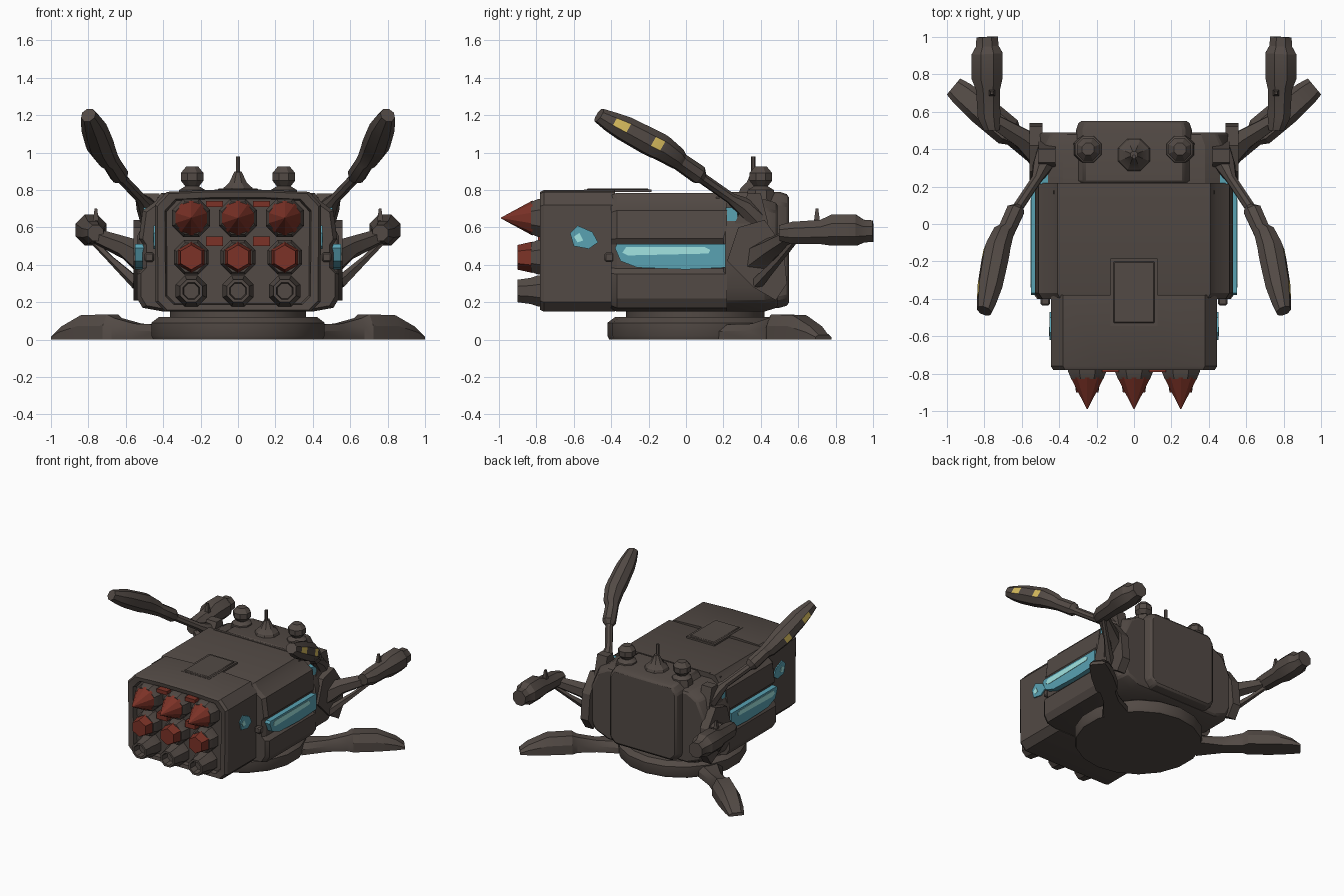
import bpy
from math import cos, sin, pi, radians
from mathutils import Vector

cube = bpy.data.objects.get("Cube")
if cube:
    bpy.data.objects.remove(cube, do_unlink=True)


def material(name, rgb):
    m = bpy.data.materials.new(name)
    m.use_nodes = True
    m.diffuse_color = (*rgb, 1)
    m.node_tree.nodes["Principled BSDF"].inputs["Base Color"].default_value = (*rgb, 1)
    return m


BROWN = material("dark brown metal", (0.085, 0.068, 0.059))
RED = material("warhead red", (0.20, 0.032, 0.02))
CYAN = material("lamp cyan", (0.10, 0.36, 0.45))
PALE = material("lamp highlight", (0.36, 0.78, 0.76))
YELLOW = material("yellow marker", (0.68, 0.50, 0.11))


def loft(name, rings, mat, bevel=0):
    """Skin a list of equal-length point rings and cap both ends."""
    n = len(rings[0])
    verts = [p for ring in rings for p in ring]
    faces = [(i * n + j, i * n + (j + 1) % n, (i + 1) * n + (j + 1) % n, (i + 1) * n + j)
             for i in range(len(rings) - 1) for j in range(n)]
    last = len(verts) - n
    faces += [tuple(range(n)), tuple(range(last, last + n))]
    mesh = bpy.data.meshes.new(name)
    mesh.from_pydata(verts, [], faces)
    obj = bpy.data.objects.new(name, mesh)
    bpy.context.collection.objects.link(obj)
    mesh.materials.append(mat)
    bpy.ops.object.select_all(action="DESELECT")
    obj.select_set(True)
    bpy.context.view_layer.objects.active = obj
    bpy.ops.object.mode_set(mode="EDIT")
    bpy.ops.mesh.select_all(action="SELECT")
    bpy.ops.mesh.normals_make_consistent(inside=False)
    bpy.ops.object.mode_set(mode="OBJECT")
    bpy.ops.object.shade_smooth_by_angle(angle=radians(28))
    if bevel:
        mod = obj.modifiers.new("edge", "BEVEL")
        mod.width, mod.segments = bevel, 1
    return obj


def tube(name, path, mat, sides=8, s=1):
    """Faceted tube through (x, y, z, radius) points; s = -1 mirrors it."""
    pts = [Vector((p[0] * s, p[1], p[2])) for p in path]
    axis = (pts[-1] - pts[0]).normalized()
    ref = Vector((0, 1, 0)) if abs(axis.z) > 0.9 else Vector((0, 0, 1))
    u = axis.cross(ref).normalized()
    v = u.cross(axis)
    angles = [(j + 0.5) * 2 * pi / sides for j in range(sides)]
    rings = [[p + q[3] * (cos(a) * u + sin(a) * v) for a in angles]
             for p, q in zip(pts, path)]
    return loft(name, rings, mat)


def prism(name, half, stations, mat, bevel=0.012, mid=0.46):
    """Symmetric (x, z) half profile swept along y with (y, scale) stations."""
    ring = half + [(-x, z) for x, z in reversed(half)]
    return loft(name, [[(x * k, y, mid + (z - mid) * k) for x, z in ring]
                       for y, k in stations], mat, bevel)


def box(name, centre, size, mat, bevel=0.0):
    cx, cy, cz = centre
    hx, hy, hz = (d / 2 for d in size)
    rect = [(-hx, -hy), (hx, -hy), (hx, hy), (-hx, hy)]
    return loft(name, [[(cx + x, cy + y, cz + z) for x, y in rect] for z in (-hz, hz)], mat, bevel)


def plate(name, x, s, outline, thick, mat):
    """Flat side plate from a (y, z) outline."""
    return loft(name, [[(s * (x + t), y, z) for y, z in outline] for t in (0, thick)], mat)


# Turntable base and neck
tube("turntable", [(0, 0.05, 0, 0.46), (0, 0.05, 0.02, 0.47), (0, 0.05, 0.09, 0.47),
                   (0, 0.05, 0.12, 0.43)], BROWN, 18)
tube("turntable_neck", [(0, 0.05, 0.11, 0.37), (0, 0.05, 0.17, 0.37)], BROWN, 18)

# Launcher nose with a recessed front
nose = [(0.39, 0.15), (0.44, 0.20), (0.445, 0.72), (0.38, 0.79), (0.15, 0.80)]
prism("launcher_nose", nose,
      [(-0.74, 0.86), (-0.775, 0.88), (-0.78, 0.97), (-0.76, 1), (-0.38, 1)], BROWN, 0)

# Middle hull, with a side groove for the lamp bar
hull = [(0.40, 0.15), (0.51, 0.17), (0.54, 0.22), (0.54, 0.35), (0.51, 0.38), (0.51, 0.51),
        (0.53, 0.54), (0.51, 0.69), (0.44, 0.74), (0.41, 0.785)]
prism("middle_hull", hull, [(-0.40, 0.96), (-0.37, 1), (0.22, 1)], BROWN, 0)

# Rear hull and its protruding back block
rear = [(0.38, 0.15), (0.50, 0.20), (0.54, 0.28), (0.54, 0.55), (0.47, 0.70), (0.38, 0.75)]
prism("rear_hull", rear, [(0.20, 1), (0.42, 1), (0.49, 0.93)], BROWN)
back = [(0.26, 0.17), (0.31, 0.22), (0.31, 0.73), (0.27, 0.79)]
prism("back_block", back, [(0.22, 1), (0.50, 1), (0.55, 0.95)], BROWN)

# Roof hatch and brow
box("roof_hatch", (0, -0.365, 0.80), (0.22, 0.33, 0.016), BROWN, 0.006)
box("hatch_frame", (0, -0.365, 0.795), (0.25, 0.36, 0.014), BROWN)
box("rear_roof_rib", (0, 0.21, 0.782), (0.72, 0.02, 0.015), BROWN)

# Nine rockets: cones above, blunt heads in the middle, empty tubes below
for x in (-0.25, 0, 0.25):
    for z, kind in ((0.65, "cone"), (0.44, "blunt"), (0.26, "empty")):
        r = 0.11 if kind == "cone" else 0.10
        if kind == "empty":
            r = 0.09
        path = [(x, -0.73, z, r), (x, -0.79, z, r), (x, -0.83, z, r * 0.84)]
        if kind == "empty":
            path += [(x, -0.90, z, 0.065), (x, -0.90, z, 0.048), (x, -0.84, z, 0.043)]
        tube("launch_tube", path, BROWN, 8)
        if kind == "cone":
            tube("pointed_warhead", [(x, -0.82, z, 0.094), (x, -0.99, z, 0.002)], RED, 10)
        elif kind == "blunt":
            tube("blunt_warhead", [(x, -0.82, z, 0.084), (x, -0.90, z, 0.066)], RED, 6)
for x in (-0.125, 0.125):
    box("red_tube_spacer", (x, -0.765, 0.525), (0.09, 0.05, 0.05), RED)
    box("red_top_spacer", (x, -0.765, 0.725), (0.09, 0.05, 0.03), RED)

# Roof sensors
tube("antenna_base", [(0, 0.37, 0.77, 0.10), (0, 0.37, 0.81, 0.085), (0, 0.37, 0.84, 0.05),
                      (0, 0.37, 0.90, 0.02)], BROWN, 8)
tube("antenna_mast", [(0, 0.36, 0.87, 0.012), (0, 0.36, 0.98, 0.012)], BROWN, 6)

yellow_spans = (8, 10)
for s in (1, -1):
    tube("sensor_dome", [(0.245, 0.40, 0.74, 0.085), (0.245, 0.40, 0.80, 0.075),
                         (0.245, 0.40, 0.82, 0.04), (0.245, 0.40, 0.85, 0.066),
                         (0.245, 0.40, 0.89, 0.066), (0.245, 0.40, 0.925, 0.035)], BROWN, 8, s)

    # Side lamps
    bar = [(-0.38, 0.49), (-0.35, 0.42), (-0.26, 0.385), (0.0, 0.375), (0.21, 0.385),
           (0.21, 0.51), (-0.37, 0.51)]
    plate("lamp_bar", 0.50, s, bar, 0.05, CYAN)
    strip = [(-0.34, 0.465), (-0.31, 0.45), (0.12, 0.46), (0.13, 0.48), (0.10, 0.495), (-0.32, 0.495)]
    plate("lamp_bar_highlight", 0.549, s, strip, 0.004, PALE)
    spot = [(-0.62, 0.57), (-0.60, 0.50), (-0.52, 0.485), (-0.47, 0.52), (-0.50, 0.575), (-0.58, 0.61)]
    plate("nose_lamp", 0.443, s, spot, 0.009, CYAN)
    glint = [(-0.60, 0.55), (-0.58, 0.52), (-0.55, 0.53), (-0.57, 0.57)]
    plate("nose_lamp_highlight", 0.451, s, glint, 0.004, PALE)
    box("shoulder_lamp", (0.47 * s, 0.245, 0.67), (0.07, 0.06, 0.07), CYAN)

    # Side fittings
    box("hull_latch", (0.475 * s, -0.41, 0.44), (0.05, 0.05, 0.05), BROWN, 0.008)
    box("roof_bolt", (0.42 * s, 0.17, 0.75), (0.02, 0.02, 0.025), BROWN)
    bracket = [(0.22, 0.42), (0.28, 0.60), (0.42, 0.64), (0.52, 0.50), (0.54, 0.30),
               (0.48, 0.21), (0.36, 0.28)]
    plate("side_bracket", 0.49, s, bracket, 0.07, BROWN)
    shoulder = [(0.26, 0.62), (0.33, 0.78), (0.40, 0.78), (0.44, 0.62)]
    plate("arm_shoulder", 0.42, s, shoulder, 0.09, BROWN)

    # Upper arm with long pod and yellow markers on its outer side
    arm = [(0.46, 0.38, 0.64, 0.065), (0.49, 0.31, 0.71, 0.055), (0.52, 0.24, 0.755, 0.03),
           (0.62, 0.09, 0.86, 0.03), (0.635, 0.07, 0.88, 0.052), (0.68, -0.03, 0.95, 0.05),
           (0.70, -0.05, 0.97, 0.06), (0.73, -0.13, 1.025, 0.072), (0.735, -0.15, 1.035, 0.075),
           (0.745, -0.20, 1.06, 0.075), (0.77, -0.33, 1.13, 0.07), (0.785, -0.40, 1.165, 0.058),
           (0.80, -0.465, 1.20, 0.042)]
    pod = tube("upper_arm_pod", arm, BROWN, 8, s)
    pod.data.materials.append(YELLOW)
    for span in yellow_spans:
        faces = pod.data.polygons[span * 8:span * 8 + 8]
        max(faces, key=lambda f: f.normal.x * s).material_index = 1

    # Rear pod on its strut, with a fin and a lower brace
    tube("rear_pod", [(0.76, 0.50, 0.57, 0.045), (0.775, 0.57, 0.57, 0.065),
                      (0.78, 0.72, 0.575, 0.07), (0.785, 0.78, 0.585, 0.09),
                      (0.785, 0.91, 0.585, 0.09), (0.785, 0.95, 0.58, 0.066),
                      (0.785, 1.0, 0.58, 0.062)], BROWN, 8, s)
    tube("pod_strut", [(0.50, 0.38, 0.43, 0.09), (0.60, 0.46, 0.49, 0.06),
                       (0.78, 0.57, 0.56, 0.04)], BROWN, 6, s)
    tube("pod_brace", [(0.54, 0.38, 0.30, 0.035), (0.68, 0.50, 0.43, 0.02),
                       (0.80, 0.60, 0.55, 0.015)], BROWN, 5, s)
    tube("pod_fin", [(0.76, 0.70, 0.62, 0.025), (0.76, 0.70, 0.70, 0.01)], BROWN, 4, s)

    # Rear outrigger foot
    start, end = Vector((0.38, 0.25, 0)), Vector((0.965, 0.735, 0))
    along = (end - start).normalized()
    across = Vector((-along.y, along.x, 0))
    rings = []
    for d, w, h in ((0, 0.10, 0.08), (0.2, 0.055, 0.085), (0.34, 0.055, 0.115), (0.38, 0.08, 0.135),
                    (0.56, 0.08, 0.13), (0.70, 0.068, 0.07), (0.76, 0.056, 0.025)):
        section = [(-w, 0), (w, 0), (w, h * 0.55), (w * 0.6, h), (-w * 0.6, h), (-w, h * 0.55)]
        ring = [start + along * d + across * a + Vector((0, 0, b)) for a, b in section]
        rings.append([(p.x * s, p.y, p.z) for p in ring])
    loft("outrigger_foot", rings, BROWN)
